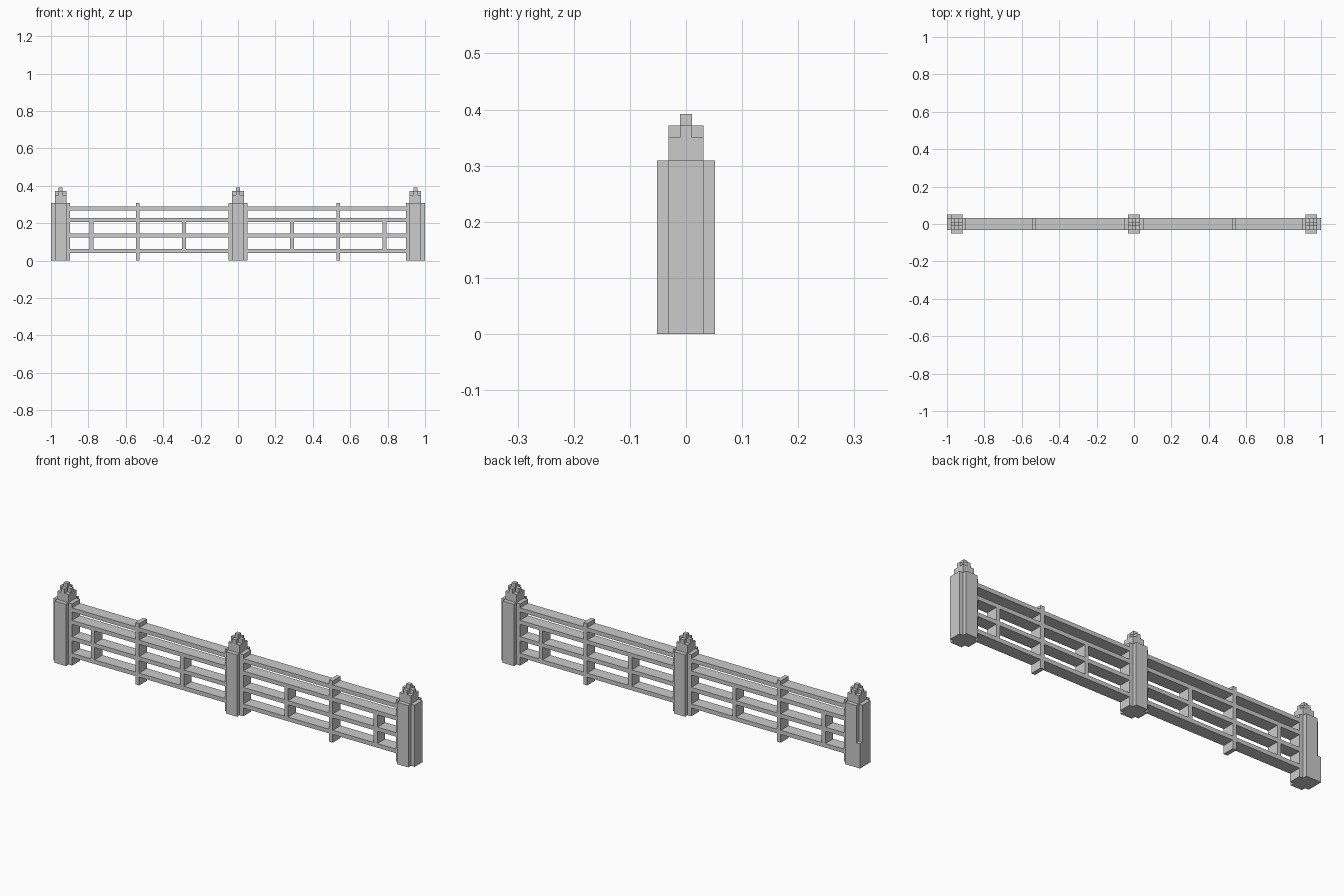
import bpy, bmesh

if "Cube" in bpy.data.objects:
    bpy.data.objects.remove(bpy.data.objects["Cube"])

U = 2 / 97  # block unit: the whole fence is 97 blocks long


def extrude(name, outline, z0, z1, cx=0):
    """Vertical prism from an xy outline, all values in block units."""
    bm = bmesh.new()
    face = bm.faces.new([bm.verts.new(((cx + x) * U, y * U, z0 * U)) for x, y in outline])
    top = bmesh.ops.extrude_face_region(bm, geom=[face])["geom"]
    verts = [g for g in top if isinstance(g, bmesh.types.BMVert)]
    bmesh.ops.translate(bm, verts=verts, vec=(0, 0, (z1 - z0) * U))
    bmesh.ops.recalc_face_normals(bm, faces=bm.faces)
    mesh = bpy.data.meshes.new(name)
    bm.to_mesh(mesh)
    bm.free()
    obj = bpy.data.objects.new(name, mesh)
    bpy.context.collection.objects.link(obj)
    return obj


def rect(a, b):
    return [(-a, -b), (a, -b), (a, b), (-a, b)]


def cross(a, b):
    """Plus-shaped outline: arm reach a, arm half width b."""
    return [(-b, -a), (b, -a), (b, -b), (a, -b), (a, b), (b, b),
            (b, a), (-b, a), (-b, b), (-a, b), (-a, -b), (-b, -b)]


# Posts with notched corners and stepped finials
for cx in (-46, 0, 46):
    extrude("post", cross(2.5, 1.5), 0, 15, cx)
    extrude("post_cap", rect(1.5, 1.5), 15, 17, cx)
    extrude("cap_cross", cross(1.5, 0.5), 17, 18, cx)
    extrude("cap_tip", rect(0.5, 0.5), 18, 19, cx)

# Filled lower back corner on the left end post
extrude("post_corner_block", rect(0.5, 0.5), 0, 6, -48).location.y = 2 * U

for side in (-1, 1):
    # Horizontal rails of each bay
    for z in (2, 6, 10, 13):
        extrude("rail", rect(20.5, 1.5), z, z + 1, side * 23)
    # Tall stake, cut at the rails it crosses
    for z0, z1 in ((0, 2), (3, 6), (7, 10), (11, 13), (14, 15)):
        extrude("stake", rect(0.5, 1.5), z0, z1, side * 26)
    # Short uprights between the lower rails
    for x in (14, 38):
        for z0, z1 in ((3, 6), (7, 10)):
            extrude("short_upright", rect(0.5, 1.5), z0, z1, side * x)
